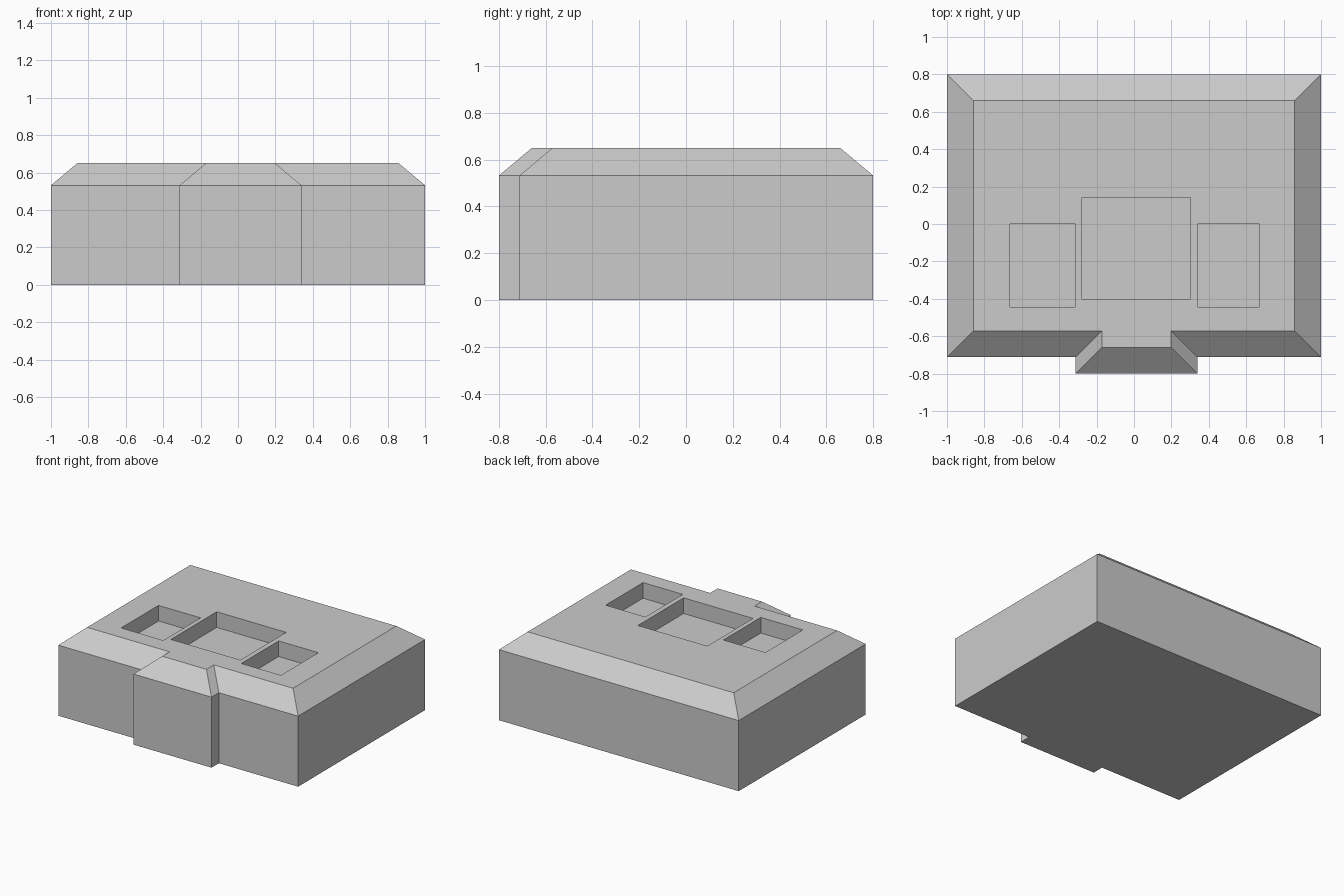
import bpy, bmesh

if "Cube" in bpy.data.objects:
    bpy.data.objects.remove(bpy.data.objects["Cube"])

EAVE, TOP, INSET = 0.532, 0.65, 0.141

# Footprint with a projecting front bay, anticlockwise from above
FOOTPRINT = [(-1, -0.712), (-0.312, -0.712), (-0.312, -0.8), (0.339, -0.8),
             (0.339, -0.712), (1, -0.712), (1, 0.8), (-1, 0.8)]

# Roof wells: x min, x max, y min, y max
WELLS = [(-0.663, -0.312, -0.445, 0.0),
         (-0.278, 0.301, -0.402, 0.143),
         (0.339, 0.67, -0.445, 0.0)]


def make_object(name, bm):
    bmesh.ops.recalc_face_normals(bm, faces=bm.faces)
    mesh = bpy.data.meshes.new(name)
    bm.to_mesh(mesh)
    bm.free()
    obj = bpy.data.objects.new(name, mesh)
    bpy.context.collection.objects.link(obj)
    return obj


def inset_outline(points, d):
    """Mitred inset of an outline made of axis-aligned edges."""
    result = []
    for i, (x, y) in enumerate(points):
        normals = []
        for a, b in ((points[i - 1], (x, y)), ((x, y), points[(i + 1) % len(points)])):
            dx, dy = b[0] - a[0], b[1] - a[1]
            length = abs(dx) + abs(dy)
            normals.append((-dy / length, dx / length))
        result.append((x + d * (normals[0][0] + normals[1][0]),
                       y + d * (normals[0][1] + normals[1][1])))
    return result


def loft(bm, rings):
    """Closed solid through matching (outline, height) rings."""
    loops = [[bm.verts.new((x, y, z)) for x, y in pts] for pts, z in rings]
    for low, high in zip(loops, loops[1:]):
        for i in range(len(low)):
            j = (i + 1) % len(low)
            bm.faces.new((low[i], low[j], high[j], high[i]))
    bm.faces.new(loops[0][::-1])
    bm.faces.new(loops[-1])


# Building: upright walls, sloping roof edge, flat top
bm = bmesh.new()
loft(bm, [(FOOTPRINT, 0), (FOOTPRINT, EAVE), (inset_outline(FOOTPRINT, INSET), TOP)])
building = make_object("building", bm)

# Cutter for the three roof wells
bm = bmesh.new()
for x0, x1, y0, y1 in WELLS:
    rect = [(x0, y0), (x1, y0), (x1, y1), (x0, y1)]
    loft(bm, [(rect, EAVE), (rect, TOP + 0.2)])
cutter = make_object("roof_well_cutter", bm)
cutter.hide_render = True

# Cut the wells and discard the cutter
mod = building.modifiers.new("roof_wells", 'BOOLEAN')
mod.operation = 'DIFFERENCE'
mod.solver = 'EXACT'
mod.object = cutter
bpy.context.view_layer.objects.active = building
bpy.ops.object.modifier_apply(modifier=mod.name)
bpy.data.objects.remove(cutter)
